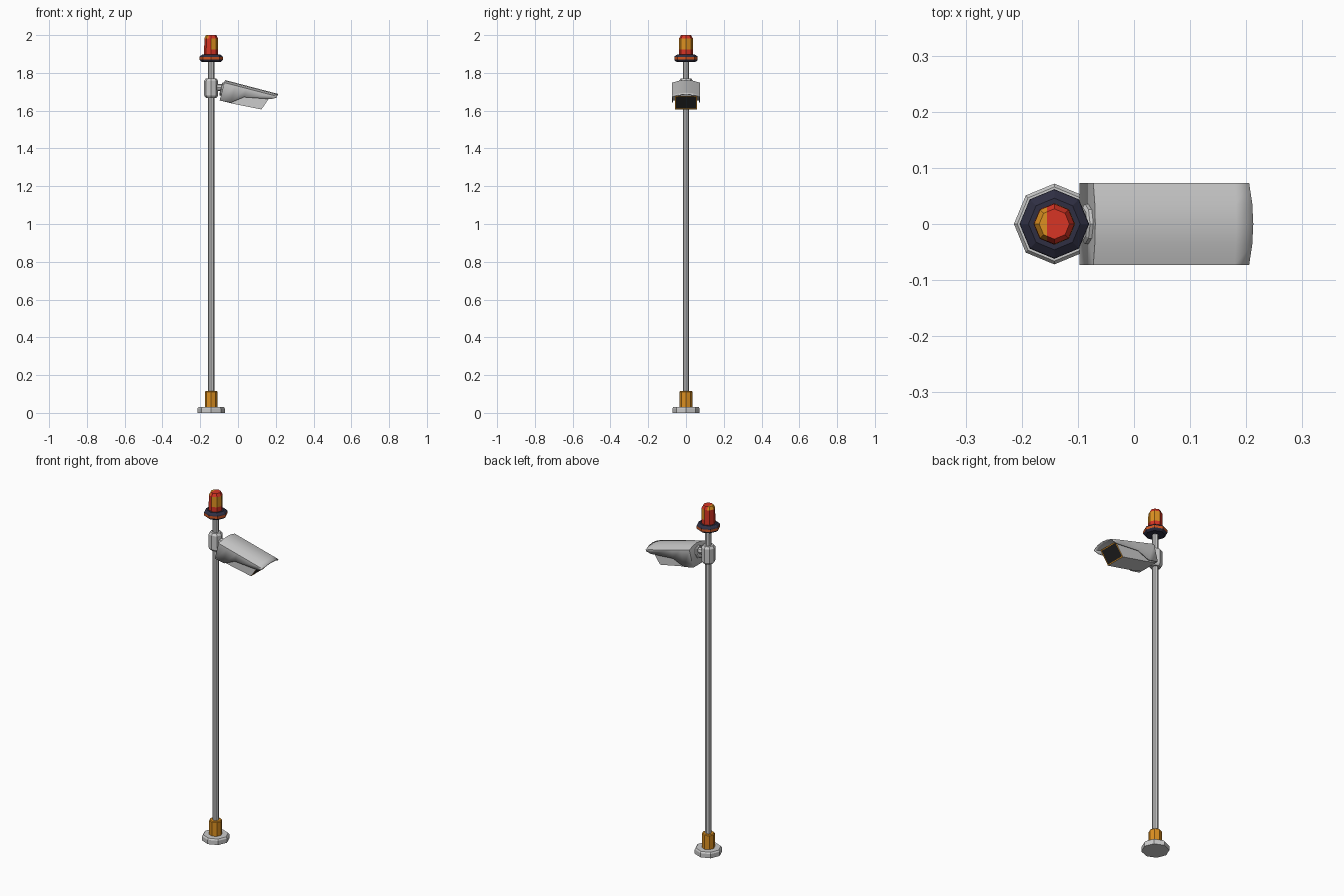
import bpy, bmesh, math
from mathutils import Matrix, Vector

if "Cube" in bpy.data.objects:
    bpy.data.objects.remove(bpy.data.objects["Cube"])


def material(name, rgb):
    m = bpy.data.materials.new(name)
    m.diffuse_color = (*rgb, 1)
    m.use_nodes = True
    m.node_tree.nodes["Principled BSDF"].inputs["Base Color"].default_value = m.diffuse_color
    return m


GREY = material("pale grey", (0.6, 0.6, 0.6))
AMBER = material("amber", (0.72, 0.28, 0.015))
RED = material("signal red", (0.68, 0.035, 0.018))
ORANGE = material("burnt orange", (0.62, 0.09, 0.015))
NAVY = material("dark navy", (0.028, 0.028, 0.055))
BLACK = material("glass black", (0.015, 0.015, 0.015))

PX = -0.142                                   # pole axis


def finish(name, bm, mats, matrix=None):
    bmesh.ops.recalc_face_normals(bm, faces=bm.faces[:])
    me = bpy.data.meshes.new(name)
    bm.to_mesh(me)
    bm.free()
    for m in mats:
        me.materials.append(m)
    ob = bpy.data.objects.new(name, me)
    if matrix:
        ob.matrix_world = matrix
    bpy.context.collection.objects.link(ob)
    return ob


def lathe(profile, n=8):
    """Closed octagonal turning from (radius, z) pairs, corners on the axes."""
    bm = bmesh.new()
    rings = [[bm.verts.new((r * math.cos(2 * math.pi * i / n),
                            r * math.sin(2 * math.pi * i / n), z))
              for i in range(n)] for r, z in profile]
    for a, b in zip(rings, rings[1:]):
        for i in range(n):
            bm.faces.new((a[i], a[(i + 1) % n], b[(i + 1) % n], b[i]))
    bm.faces.new(rings[0][::-1])
    bm.faces.new(rings[-1])
    bm.normal_update()
    return bm


AXIS = Matrix.Translation((PX, 0, 0))

# Turned parts on the pole
for name, mat, prof in [
    ("base_plate", GREY, [(0.072, 0), (0.072, 0.024), (0.066, 0.032)]),
    ("pole_socket", AMBER, [(0.034, 0.03), (0.034, 0.111), (0.030, 0.115)]),
    ("pole", GREY, [(0.0165, 0.1), (0.0165, 1.87)]),
    ("pole_clamp", GREY, [(0.028, 1.668), (0.037, 1.68), (0.037, 1.758), (0.028, 1.77)]),
]:
    finish(name, lathe(prof), [mat], AXIS)

# Beacon base with a coloured band round its rim
bm = lathe([(0.050, 1.858), (0.060, 1.866), (0.062, 1.870), (0.062, 1.883),
            (0.060, 1.888), (0.046, 1.898)])
for f in bm.faces:
    z = f.calc_center_median().z
    f.material_index = 1 if 1.871 < z < 1.881 else 0
finish("beacon_base", bm, [NAVY, ORANGE], AXIS)

# Beacon lens: red, amber on the upper +x side and on part of the cap
bm = lathe([(0.037, 1.89), (0.037, 1.925), (0.036, 1.983), (0.027, 2.0)])
cap = [f for f in bm.faces if f.normal.z > 0.3]
geom = cap + list({e for f in cap for e in f.edges}) + list({v for f in cap for v in f.verts})
bmesh.ops.bisect_plane(bm, geom=geom, plane_co=(-0.013, 0, 0), plane_no=(1, 0, 0))
bm.normal_update()
for f in bm.faces:
    c = f.calc_center_median()
    side = f.normal.x > 0.3 and c.z > 1.925 and f.normal.z < 0.3
    top = f.normal.z > 0.3 and c.x < -0.013
    f.material_index = 1 if side or top else 0
finish("beacon_lens", bm, [RED, AMBER], AXIS)

# Camera frame: local x runs forward along the roof, tilted downwards
TILT = Matrix.Translation((-0.069, 0, 1.762)) @ Matrix.Rotation(math.radians(14.6), 4, 'Y')

# Hood: arched roof and side skirts lofted forward, closed at the back
W = 0.073
bm = bmesh.new()
rings = []
for u, low in [(0, -0.112), (0.06, -0.108), (0.12, -0.062), (0.26, -0.037), (0.287, -0.022)]:
    pts = [(-W, low), (-W, -0.014), (-W / 2, -0.0035), (0, 0),
           (W / 2, -0.0035), (W, -0.014), (W, low)]
    bow = 0.004 if u > 0.27 else 0            # front lip bows out a little
    rings.append([bm.verts.new((u + bow * (1 - (y / W) ** 2), y, v)) for y, v in pts])
for a, b in zip(rings, rings[1:]):
    for i in range(6):
        bm.faces.new((a[i], a[i + 1], b[i + 1], b[i]))
bm.faces.new(rings[0])
hood = finish("camera_hood", bm, [GREY], TILT)
shell = hood.modifiers.new("thickness", 'SOLIDIFY')
shell.thickness = 0.005
shell.offset = -1
for p in hood.data.polygons:
    p.use_smooth = True
hood.data.set_sharp_from_angle(angle=math.radians(25))

# Camera body: side profile extruded across, with a framed dark window in front
H = 0.059
side = [(0.002, -0.02), (0.002, -0.111), (0.07, -0.111), (0.226, -0.102), (0.255, -0.02)]
bm = bmesh.new()
left, right = ([bm.verts.new((u, y, v)) for u, v in side] for y in (-H, H))
bm.faces.new(left)
bm.faces.new(right[::-1])
for i in range(5):
    j = (i + 1) % 5
    bm.faces.new((left[i], right[i], right[j], left[j]))
bmesh.ops.recalc_face_normals(bm, faces=bm.faces[:])
front = max(bm.faces, key=lambda f: f.normal.x)
rim = bmesh.ops.inset_individual(bm, faces=[front], thickness=0.007)["faces"]
for f in rim:
    f.material_index = 1
front.material_index = 2
finish("camera_body", bm, [GREY, AMBER, BLACK], TILT)

# Mounting flange on the back of the hood and the arm to the clamp
BACK = TILT @ Matrix.Translation((0, 0, -0.05)) @ Matrix.Rotation(math.radians(-90), 4, 'Y')
finish("mount_flange", lathe([(0.036, -0.002), (0.036, 0.006), (0.030, 0.01)]), [GREY], BACK)
ARM = Matrix.Translation((PX + 0.02, 0, 1.722)) @ Matrix.Rotation(math.radians(90), 4, 'Y')
finish("mount_arm", lathe([(0.018, 0), (0.018, 0.045)]), [GREY], ARM)
